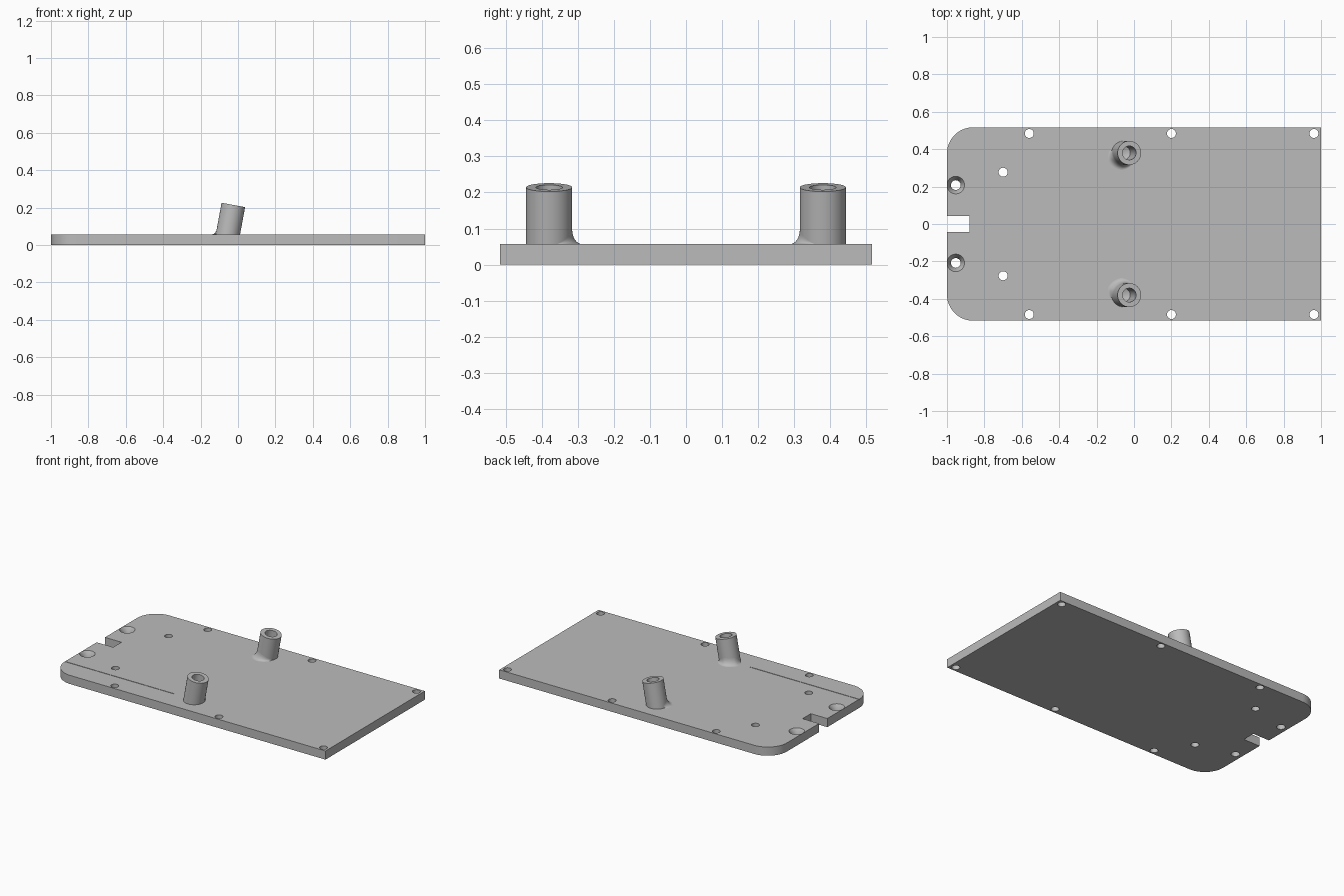
import bpy, bmesh, math
from mathutils import Matrix, Vector

cube = bpy.data.objects.get("Cube")
if cube:
    bpy.data.objects.remove(cube, do_unlink=True)

GREY = (0.5, 0.5, 0.5, 1)
grey = bpy.data.materials.new("plain grey")
grey.diffuse_color = GREY
grey.use_nodes = True
grey.node_tree.nodes["Principled BSDF"].inputs["Base Color"].default_value = GREY

HALF_Y, THICK, CORNER = 0.517, 0.057, 0.14
NOTCH_X, NOTCH_Y = -0.88, 0.043
TILT = math.radians(10.5)
TUBE_Y, TUBE_R, BORE_R = 0.38, 0.064, 0.037
BASE_X = -0.054          # tube axis where it meets the plate top


def finish(name, bm, recalc=True):
    if recalc:
        bmesh.ops.recalc_face_normals(bm, faces=bm.faces)
    mesh = bpy.data.meshes.new(name)
    bm.to_mesh(mesh)
    bm.free()
    mesh.materials.append(grey)
    obj = bpy.data.objects.new(name, mesh)
    bpy.context.collection.objects.link(obj)
    return obj


def smooth(obj):
    bpy.ops.object.select_all(action="DESELECT")
    obj.select_set(True)
    bpy.context.view_layer.objects.active = obj
    bpy.ops.object.shade_smooth_by_angle(angle=math.radians(35))


def lathe(bm, profile, matrix, closed=False, steps=40):
    """Revolve (radius, height) points around z, then place them."""
    rings = []
    for r, z in profile:
        if r == 0:
            rings.append([bm.verts.new(matrix @ Vector((0, 0, z)))] * steps)
            continue
        rings.append([bm.verts.new(matrix @ Vector((r * math.cos(a), r * math.sin(a), z)))
                      for a in (math.tau * i / steps for i in range(steps))])
    pairs = list(zip(rings, rings[1:]))
    if closed:
        pairs.append((rings[-1], rings[0]))
    for low, high in pairs:
        for i in range(steps):
            k = (i + 1) % steps
            corners = dict.fromkeys((low[i], low[k], high[k], high[i]))
            bm.faces.new(list(corners))


def tube_matrix(side):
    return Matrix.Translation((BASE_X, side * TUBE_Y, THICK)) @ Matrix.Rotation(TILT, 4, "Y")


# Plate outline: square right end, rounded left end with a notch
half = [(1, HALF_Y)]
for i in range(17):
    a = math.pi / 2 * (1 + i / 16)
    half.append((-1 + CORNER + CORNER * math.cos(a), HALF_Y - CORNER + CORNER * math.sin(a)))
half += [(-1, NOTCH_Y), (NOTCH_X, NOTCH_Y)]
outline = half + [(x, -y) for x, y in reversed(half)]
bm = bmesh.new()
face = bm.faces.new([bm.verts.new((x, y, 0)) for x, y in outline])
top = bmesh.ops.extrude_face_region(bm, geom=[face])["geom"]
bmesh.ops.translate(bm, vec=(0, 0, THICK),
                    verts=[v for v in top if isinstance(v, bmesh.types.BMVert)])
plate = finish("base_plate", bm)

# Cutters: screw holes, countersunk holes, blind bores and the thin groove
bm = bmesh.new()
plain = [(0, -0.02), (0.024, -0.02), (0.024, 0.08), (0, 0.08)]
sunk = [(0, -0.02), (0.026, -0.02), (0.026, 0.025), (0.047, THICK), (0.047, 0.08), (0, 0.08)]
bore = [(0, -0.035), (BORE_R + 0.001, -0.015), (BORE_R + 0.001, 0.04), (0, 0.04)]
for side in (-1, 1):
    for x, y in ((-0.56, 0.484), (0.2, 0.484), (0.962, 0.484), (-0.7, 0.277)):
        lathe(bm, plain, Matrix.Translation((x, side * y, 0)), steps=32)
    lathe(bm, sunk, Matrix.Translation((-0.953, side * 0.208, 0)), steps=32)
    lathe(bm, bore, tube_matrix(side))
bmesh.ops.create_cube(bm, size=1, matrix=Matrix.Translation((-0.61, -0.374, THICK))
                      @ Matrix.Diagonal((0.81, 0.004, 0.012, 1)))
cutter = finish("hole_cutter", bm)
cutter.hide_render = True

cut = plate.modifiers.new("holes", "BOOLEAN")
cut.operation = "DIFFERENCE"
cut.solver = "EXACT"
cut.object = cutter
bpy.context.view_layer.objects.active = plate
bpy.ops.object.modifier_apply(modifier=cut.name)
bpy.data.objects.remove(cutter, do_unlink=True)
smooth(plate)

# Tilted hollow posts, each with a flared fillet on its inner left side
for side, label in ((-1, "front"), (1, "back")):
    bm = bmesh.new()
    ring = [(TUBE_R, -0.018), (TUBE_R, 0.16), (BORE_R, 0.16), (BORE_R, -0.018)]
    lathe(bm, ring, tube_matrix(side), closed=True, steps=48)
    smooth(finish(label + "_post", bm))

    bm = bmesh.new()
    rows = []
    for i in range(31):
        t = i / 30
        a = math.radians(168 + 170 * t)
        size = min(1, 0.35 + 3 * t, 2.2 * (1 - t)) + 0.01
        row = []
        for j in range(9):
            b = math.pi / 2 * j / 8
            r = TUBE_R + 0.028 * size * (1 - math.cos(b))
            up = 0.042 * size * (1 - math.sin(b))
            row.append(bm.verts.new((BASE_X + r * math.cos(a) / math.cos(TILT) + up * math.tan(TILT),
                                     side * (TUBE_Y + r * math.sin(a)), THICK + up)))
        rows.append(row)
    for p, q in zip(rows, rows[1:]):
        for j in range(8):
            bm.faces.new((p[j], p[j + 1], q[j + 1], q[j]))
    bm.normal_update()
    if sum(f.normal.z for f in bm.faces) < 0:
        bmesh.ops.reverse_faces(bm, faces=bm.faces)
    smooth(finish(label + "_post_fillet", bm, recalc=False))
